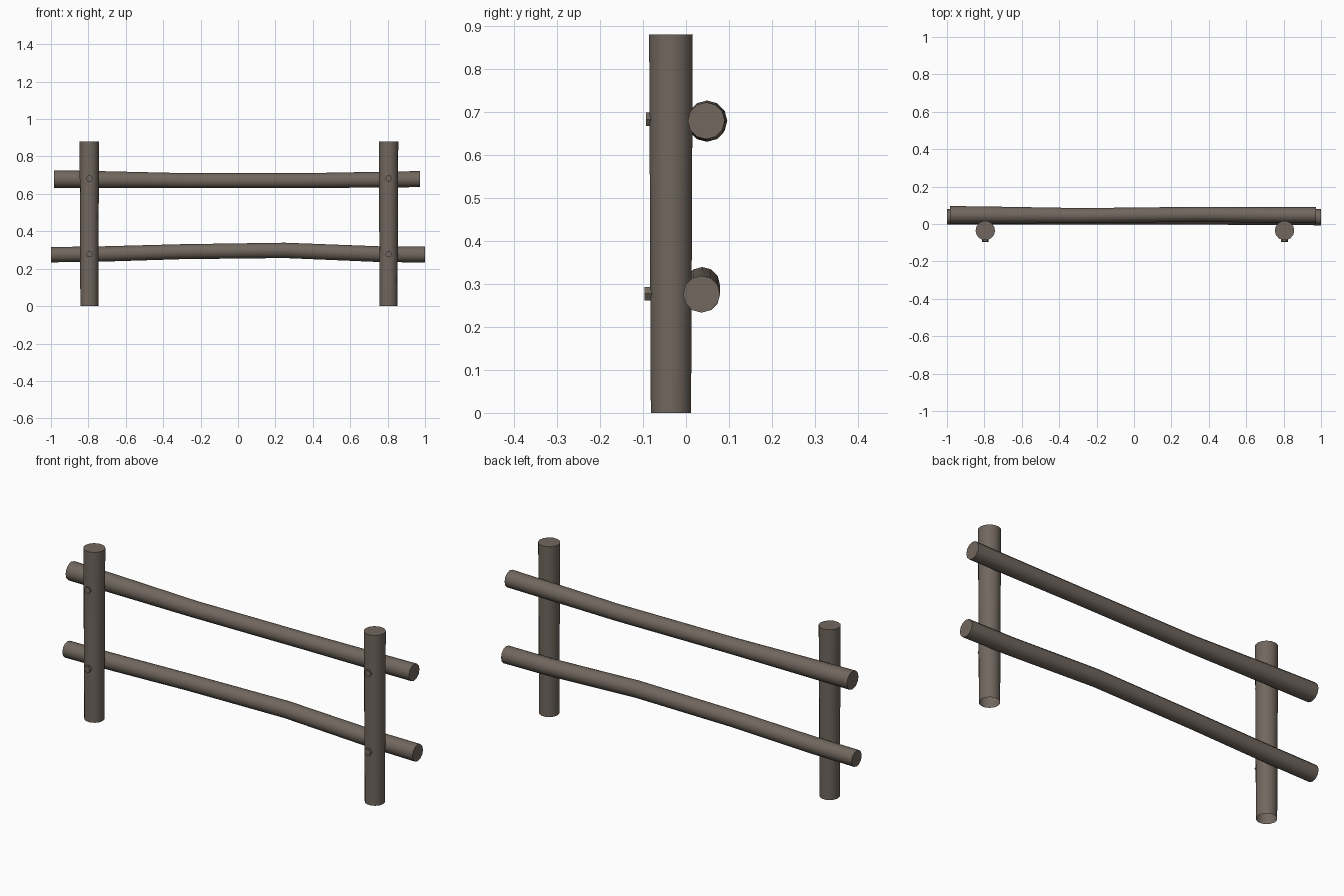
import bpy, bmesh, math
from mathutils import Vector

if "Cube" in bpy.data.objects:
    bpy.data.objects.remove(bpy.data.objects["Cube"])

wood = bpy.data.materials.new("weathered_wood")
wood.diffuse_color = (0.165, 0.135, 0.112, 1)
wood.use_nodes = True
wood.node_tree.nodes["Principled BSDF"].inputs["Base Color"].default_value = wood.diffuse_color


def log(name, stations, axis, sides=12, cap_start=True, phase=0.0):
    """Loft circular rings; each station is (x, y, z, radius), rings face along axis."""
    u, v = {"X": (Vector((0, 1, 0)), Vector((0, 0, 1))),
            "Y": (Vector((1, 0, 0)), Vector((0, 0, 1))),
            "Z": (Vector((1, 0, 0)), Vector((0, 1, 0)))}[axis]
    bm = bmesh.new()
    rings = []
    for x, y, z, r in stations:
        ring = []
        for i in range(sides):
            a = phase + math.tau * i / sides
            ring.append(bm.verts.new(Vector((x, y, z)) + r * (math.cos(a) * u + math.sin(a) * v)))
        rings.append(ring)
    for a, b in zip(rings, rings[1:]):
        for i in range(sides):
            j = (i + 1) % sides
            bm.faces.new((a[i], a[j], b[j], b[i]))
    if cap_start:
        bm.faces.new(rings[0][::-1])
    bm.faces.new(rings[-1])
    # rings run +u to +v, which is inward-facing when the loft goes along +Y
    if axis == "Y":
        bmesh.ops.reverse_faces(bm, faces=bm.faces[:])
    for f in bm.faces:
        f.smooth = len(f.verts) == 4
    for e in bm.edges:
        if len(e.link_faces) == 2 and e.calc_face_angle() > math.radians(50):
            e.smooth = False
    me = bpy.data.meshes.new(name)
    bm.to_mesh(me)
    bm.free()
    me.materials.append(wood)
    ob = bpy.data.objects.new(name, me)
    bpy.context.collection.objects.link(ob)
    return ob


# posts (open underneath) with a peg at each rail
for side, x in (("left", -0.795), ("right", 0.805)):
    log(side + "_post", [(x, -0.035, 0, 0.048), (x, -0.035, 0.88, 0.052)], "Z", 14, False)
    for level, z, front in (("upper", 0.682, -0.093), ("lower", 0.277, -0.096)):
        log(f"{side}_{level}_peg", [(x, front, z, 0.018), (x, -0.06, z, 0.018)], "Y", 6)

# gently bowed rails behind the posts
log("upper_rail", [(-0.985, 0.049, 0.679, 0.047), (-0.75, 0.048, 0.677, 0.045),
                   (-0.28, 0.045, 0.671, 0.040), (0.36, 0.052, 0.671, 0.040),
                   (0.75, 0.048, 0.676, 0.042), (0.972, 0.047, 0.679, 0.043)], "X")
log("lower_rail", [(-1.0, 0.038, 0.275, 0.041), (-0.75, 0.038, 0.278, 0.041),
                   (-0.3, 0.036, 0.291, 0.040), (0.25, 0.038, 0.298, 0.041),
                   (0.75, 0.037, 0.278, 0.042), (1.0, 0.036, 0.276, 0.043)], "X")
